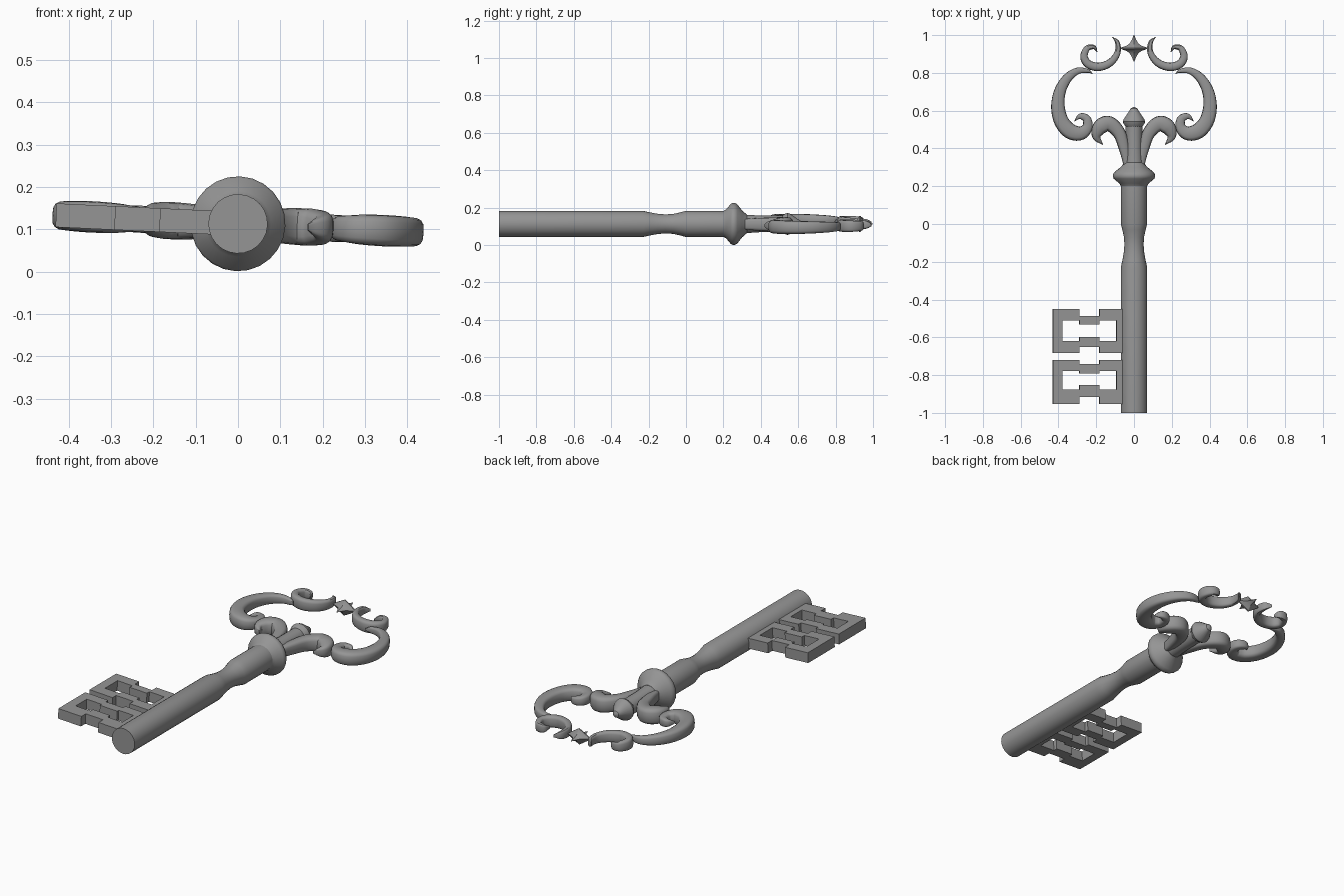
import bpy, bmesh, math
from mathutils import Matrix, Vector

if "Cube" in bpy.data.objects:
    bpy.data.objects.remove(bpy.data.objects["Cube"])

# The whole key lies with a slight roll about its shaft
PLACE = Matrix.Translation((0, 0, 0.113)) @ Matrix.Rotation(0.047, 4, 'Y')

# Dark iron grey
IRON = bpy.data.materials.new("dark_iron")
IRON.diffuse_color = (0.3, 0.3, 0.3, 1)
IRON.use_nodes = True
IRON.node_tree.nodes["Principled BSDF"].inputs["Base Color"].default_value = IRON.diffuse_color


def finish(bm, name, smooth=True):
    bmesh.ops.recalc_face_normals(bm, faces=bm.faces)
    me = bpy.data.meshes.new(name)
    bm.to_mesh(me)
    bm.free()
    me.materials.append(IRON)
    ob = bpy.data.objects.new(name, me)
    bpy.context.collection.objects.link(ob)
    ob.matrix_world = PLACE
    if smooth:
        bpy.ops.object.select_all(action='DESELECT')
        ob.select_set(True)
        bpy.context.view_layer.objects.active = ob
        bpy.ops.object.shade_smooth_by_angle(angle=math.radians(35))
    return ob


def skin(bm, rings):
    """Bridge equal-length rings of points and cap both ends."""
    vs = [[bm.verts.new(p) for p in r] for r in rings]
    n = len(vs[0])
    for a, b in zip(vs, vs[1:]):
        for i in range(n):
            j = (i + 1) % n
            bm.faces.new((a[i], a[j], b[j], b[i]))
    bm.faces.new(vs[0])
    bm.faces.new(vs[-1])


def section(n, power):
    """Unit circle (1), squarer (< 1) or star-shaped (> 1) outline."""
    def f(v):
        return math.copysign(abs(v) ** power, v)
    return [(f(math.cos(2 * math.pi * i / n)), f(math.sin(2 * math.pi * i / n)))
            for i in range(n)]


def lathe(name, profile, segs=24, flat=1.0, power=1.0):
    """Sweep a section along y following a (y, radius) profile."""
    bm = bmesh.new()
    skin(bm, [[(r * c, y, flat * r * s) for c, s in section(segs, power)]
              for y, r in profile])
    return finish(bm, name)


def spline(pts, steps=6):
    """Catmull-Rom through (x, y, half width) points."""
    p = [Vector(q) for q in pts]
    p = [2 * p[0] - p[1]] + p + [2 * p[-1] - p[-2]]
    out = []
    for i in range(1, len(p) - 2):
        a, b, c, d = p[i - 1:i + 3]
        for s in range(steps):
            t = s / steps
            out.append(0.5 * (2 * b + (c - a) * t + (2 * a - 5 * b + 4 * c - d) * t * t
                              + (3 * b - a - 3 * c + d) * t ** 3))
    return out + [p[-2]]


def scroll(name, pts, height, side):
    """Sweep a rounded-square section of varying width along a flat curl."""
    path = spline(pts)
    wmax = max(q.z for q in path)
    rings = []
    for i, q in enumerate(path):
        d = path[min(i + 1, len(path) - 1)] - path[max(i - 1, 0)]
        nrm = Vector((-d.y, d.x, 0)).normalized()
        w = max(q.z, 0.002)
        h = height * (w / wmax) ** 0.6
        rings.append([(side * (q.x + nrm.x * c * w), q.y + nrm.y * c * w, s * h)
                      for c, s in section(16, 0.62)])
    bm = bmesh.new()
    skin(bm, rings)
    return finish(bm, name)


# Shaft with waist
lathe("shaft", [(-1, .07), (-.23, .07), (-.19, .061), (-.15, .054), (-.11, .051),
                (-.07, .053), (-.03, .062), (0, .07), (.205, .07)])
# Collar
lathe("collar", [(.2, .069), (.215, .078), (.24, .108), (.25, .112), (.262, .112),
                 (.275, .104), (.3, .072), (.325, .05)])
# Neck with pointed cap
lathe("neck", [(.31, .05), (.4, .044), (.515, .044), (.53, .055), (.542, .059),
               (.555, .055), (.6, .024), (.612, .018), (.62, .003)])
# Star finial: concave spikes along every axis
lathe("star_finial", [(1, .002), (.975, .012), (.955, .024), (.943, .042), (.933, .07),
                      (.927, .07), (.917, .042), (.905, .024), (.885, .012), (.86, .002)],
      flat=0.62, power=1.9)

# Bow scrolls: (x, y, half width), mirrored left and right
SCROLLS = {
    "inner_scroll": (0.044, [(.035, .31, .02), (.05, .39, .027), (.078, .48, .034),
                             (.132, .531, .04), (.18, .512, .04), (.198, .462, .023),
                             (.165, .42, .001)]),
    "outer_scroll": (0.037, [(.22, .795, .001), (.245, .81, .01), (.30, .81, .018),
                             (.355, .77, .025), (.393, .70, .031), (.403, .62, .036),
                             (.385, .545, .039), (.34, .492, .041), (.285, .48, .037),
                             (.248, .51, .028), (.25, .555, .022), (.285, .57, .015),
                             (.315, .545, .001)]),
    "top_scroll": (0.032, [(.115, .99, .001), (.088, .96, .012), (.088, .905, .016),
                           (.125, .855, .02), (.185, .832, .022), (.24, .845, .022),
                           (.265, .885, .02), (.248, .93, .016), (.212, .936, .011),
                           (.195, .91, .001)]),
}
for name, (height, pts) in SCROLLS.items():
    for label, side in (("left", -1), ("right", 1)):
        scroll(f"{name}_{label}", pts, height, side)


# Bit wards: two stepped frames, each with a stepped hole
def ward(name, top, steps):
    """steps = depths: mid top, inner top, mid inner top, mid inner bottom,
    inner bottom, mid bottom, bottom."""
    mt, it, mit, mib, ib, mb, bt = steps
    x0, x1, x2, x3, x4, x5 = -.43, -.38, -.29, -.185, -.095, -.05
    outer = [(x0, 0), (x2, 0), (x2, mt), (x3, mt), (x3, 0), (x5, 0),
             (x5, bt), (x3, bt), (x3, mb), (x2, mb), (x2, bt), (x0, bt)]
    hole = [(x1, it), (x2, it), (x2, mit), (x3, mit), (x3, it), (x4, it),
            (x4, ib), (x3, ib), (x3, mib), (x2, mib), (x2, ib), (x1, ib)]
    # Outline and hole step in the same order, so bridge them as a frame
    bm = bmesh.new()
    loops = [[[bm.verts.new((x, top - d, z)) for x, d in lp] for lp in (outer, hole)]
             for z in (-.028, .028)]
    (ob, hb), (ot, ht) = loops
    for i in range(12):
        j = (i + 1) % 12
        for quad in ((ob[i], ob[j], hb[j], hb[i]), (ot[i], ot[j], ht[j], ht[i]),
                     (ob[i], ob[j], ot[j], ot[i]), (hb[i], hb[j], ht[j], ht[i])):
            bm.faces.new(quad)
    return finish(bm, name, smooth=False)


ward("upper_ward", -.45, (.037, .06, .082, .148, .17, .2, .232))
ward("lower_ward", -.72, (.02, .058, .072, .132, .155, .195, .234))
